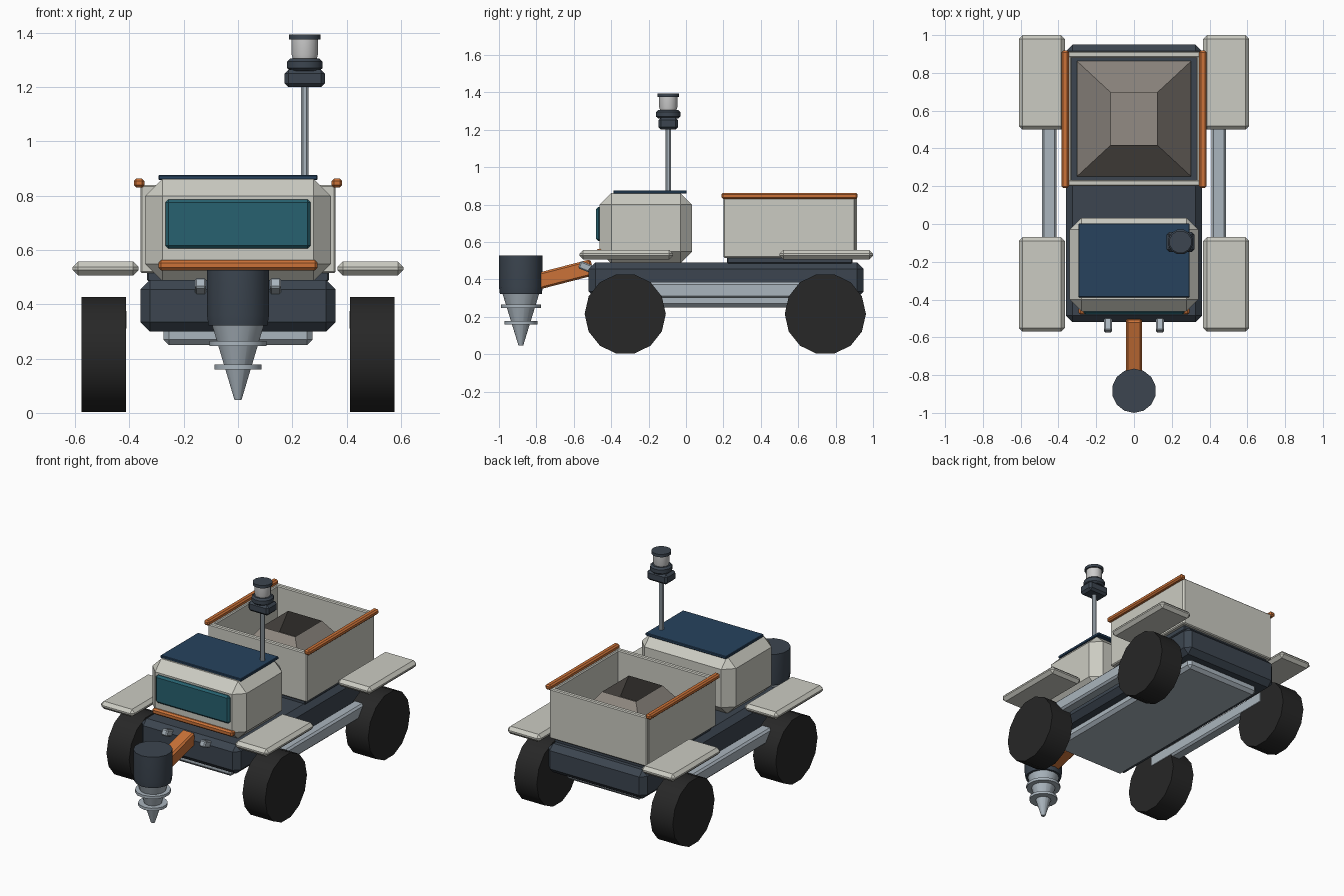
import bpy, bmesh, math
from mathutils import Matrix, Vector

if "Cube" in bpy.data.objects:
    bpy.data.objects.remove(bpy.data.objects["Cube"])


def material(name, rgb):
    m = bpy.data.materials.new(name)
    m.diffuse_color = (*rgb, 1)
    m.use_nodes = True
    m.node_tree.nodes["Principled BSDF"].inputs["Base Color"].default_value = m.diffuse_color
    return m


BODY = material("pale_body", (0.60, 0.60, 0.54))
DARK = material("dark_frame", (0.045, 0.06, 0.08))
STEEL = material("steel", (0.40, 0.46, 0.51))
ORANGE = material("orange", (0.60, 0.17, 0.04))
GLASS = material("teal_glass", (0.02, 0.12, 0.16))
SOLAR = material("navy_panel", (0.02, 0.055, 0.11))
TYRE = material("tyre", (0.02, 0.02, 0.02))
ORE = material("ore", (0.29, 0.26, 0.23))
WHITE = material("white_lens", (0.85, 0.85, 0.85))


def finish(name, bm, mat, smooth=False):
    bmesh.ops.recalc_face_normals(bm, faces=bm.faces)
    me = bpy.data.meshes.new(name)
    bm.to_mesh(me)
    bm.free()
    ob = bpy.data.objects.new(name, me)
    bpy.context.collection.objects.link(ob)
    me.materials.append(mat)
    if smooth:
        bpy.ops.object.select_all(action='DESELECT')
        ob.select_set(True)
        bpy.context.view_layer.objects.active = ob
        bpy.ops.object.shade_smooth_by_angle(angle=math.radians(40))
    return ob


def box(name, x, y, z, mat, bevel=0.0, matrix=None):
    """Chamfered box from (min, max) ranges."""
    bm = bmesh.new()
    size = [r[1] - r[0] for r in (x, y, z)]
    mid = [(r[1] + r[0]) / 2 for r in (x, y, z)]
    bmesh.ops.create_cube(bm, size=1)
    bmesh.ops.scale(bm, vec=size, verts=bm.verts)
    if bevel:
        bmesh.ops.bevel(bm, geom=bm.edges[:], offset=bevel, segments=1,
                        affect='EDGES')
    bmesh.ops.transform(bm, matrix=matrix or Matrix.Translation(mid), verts=bm.verts)
    return finish(name, bm, mat)


def lathe(name, profile, centre, mat, n=14, axis='Z'):
    """Closed solid of revolution from (radius, height) points."""
    bm = bmesh.new()
    rings = []
    for r, h in profile:
        ring = []
        for i in range(n):
            a = 2 * math.pi * (i + 0.5) / n
            ring.append(bm.verts.new((r * math.cos(a), r * math.sin(a), h)))
        rings.append(ring)
    for a, b in zip(rings, rings[1:]):
        for i in range(n):
            j = (i + 1) % n
            bm.faces.new((a[i], a[j], b[j], b[i]))
    bm.faces.new(rings[0])
    bm.faces.new(rings[-1])
    m = Matrix.Translation(centre)
    if axis == 'X':
        m = m @ Matrix.Rotation(math.pi / 2, 4, 'Y')
    bmesh.ops.transform(bm, matrix=m, verts=bm.verts)
    return finish(name, bm, mat, True)


def beam(name, x, start, end, width, depth, mat, bevel):
    """Sloping bar in the y-z plane between two (y, z) points."""
    a, b = Vector((x, *start)), Vector((x, *end))
    d = b - a
    m = Matrix.Translation((a + b) / 2) @ Matrix.Rotation(math.atan2(d.z, d.y), 4, 'X')
    box(name, (-width / 2, width / 2), (-d.length / 2, d.length / 2),
        (-depth / 2, depth / 2), mat, bevel, m)


def mirror_range(lo, hi, s):
    return tuple(sorted((s * lo, s * hi)))


# chassis
box("chassis", (-.36, .36), (-.52, .95), (.30, .49), DARK, .035)
box("belly_pan", (-.275, .275), (-.46, .87), (.25, .36), STEEL, .02)

# running gear, side rails and mudguards
for s, side in ((-1, "left"), (1, "right")):
    box(f"{side}_side_rail", mirror_range(.41, .488, s), (-.33, .75), (.30, .385), STEEL, .012)
    for y, end in ((-.325, "front"), (.745, "rear")):
        lathe(f"{side}_{end}_wheel", [(.217, -.0825), (.217, .0825)],
              (s * .4945, y, .215), TYRE, 14, 'X')
    for y, end in ((-.32, "front"), (.75, "rear")):
        box(f"{side}_{end}_mudguard", mirror_range(.366, .61, s), (y - .25, y + .25),
            (.507, .557), BODY, .02)

# cab
box("cab", (-.342, .342), (-.462, .033), (.485, .862), BODY, .063)
box("windscreen", (-.268, .268), (-.48, -.44), (.605, .787), GLASS, .012)
box("front_trim", (-.293, .293), (-.48, -.44), (.525, .563), ORANGE, .01)
box("solar_panel", (-.293, .293), (-.388, .003), (.858, .876), SOLAR, .003)

# sensor mast
MX, MY = .246, -.095
lathe("mast", [(.015, .86), (.015, 1.21)], (MX, MY, 0), STEEL, 8)
box("sensor_head", (MX - .074, MX + .074), (MY - .053, MY + .053), (1.2, 1.265), DARK, .014)
lathe("sensor_collar", [(.056, 1.26), (.067, 1.27), (.067, 1.295), (.056, 1.306)],
      (MX, MY, 0), DARK, 12)
lathe("sensor_lens", [(.044, 1.30), (.05, 1.32), (.05, 1.378)], (MX, MY, 0), WHITE, 12)
lathe("sensor_cap", [(.06, 1.375), (.06, 1.394)], (MX, MY, 0), DARK, 12)

# cargo hopper
box("hopper_floor", (-.335, .335), (.22, .89), (.485, .54), DARK, .005)
for s, side in ((-1, "left"), (1, "right")):
    box(f"hopper_{side}_wall", mirror_range(.33, .36, s), (.20, .905), (.515, .838), BODY, .006)
    box(f"hopper_{side}_rail", mirror_range(.345, .384, s), (.19, .918), (.83, .863), ORANGE, .009)
for y, end in ((.20, "front"), (.88, "rear")):
    box(f"hopper_{end}_wall", (-.355, .355), (y, y + .033), (.515, .84), BODY, .006)

# tapered ore chute in the hopper, open at the top
bm = bmesh.new()
rings = []
for hx, hy, z in ((.302, .305, .55), (.122, .138, .80)):
    rings.append([bm.verts.new((sx * hx, .557 + sy * hy, z))
                  for sx, sy in ((-1, -1), (1, -1), (1, 1), (-1, 1))])
bm.faces.new(rings[0])
for i in range(4):
    j = (i + 1) % 4
    bm.faces.new((rings[0][i], rings[0][j], rings[1][j], rings[1][i]))
finish("ore_chute", bm, ORE)

# drill arm and its mounting struts
beam("drill_arm", 0, (-.86, .372), (-.50, .465), .086, .088, ORANGE, .01)
for s, side in ((-1, "left"), (1, "right")):
    beam(f"{side}_front_strut", s * .138, (-.57, .48), (-.47, .44), .042, .042, STEEL, .007)

# drill
DC = (0, -.883, 0)
lathe("drill_housing", [(.112, .322), (.117, .36), (.117, .527)], DC, DARK, 14)
lathe("drill_bit", [(.1, .33), (.013, .047)], DC, STEEL, 14)
lathe("upper_drill_flange", [(.107, .247), (.107, .265)], DC, STEEL, 14)
lathe("lower_drill_flange", [(.088, .16), (.088, .178)], DC, STEEL, 14)
